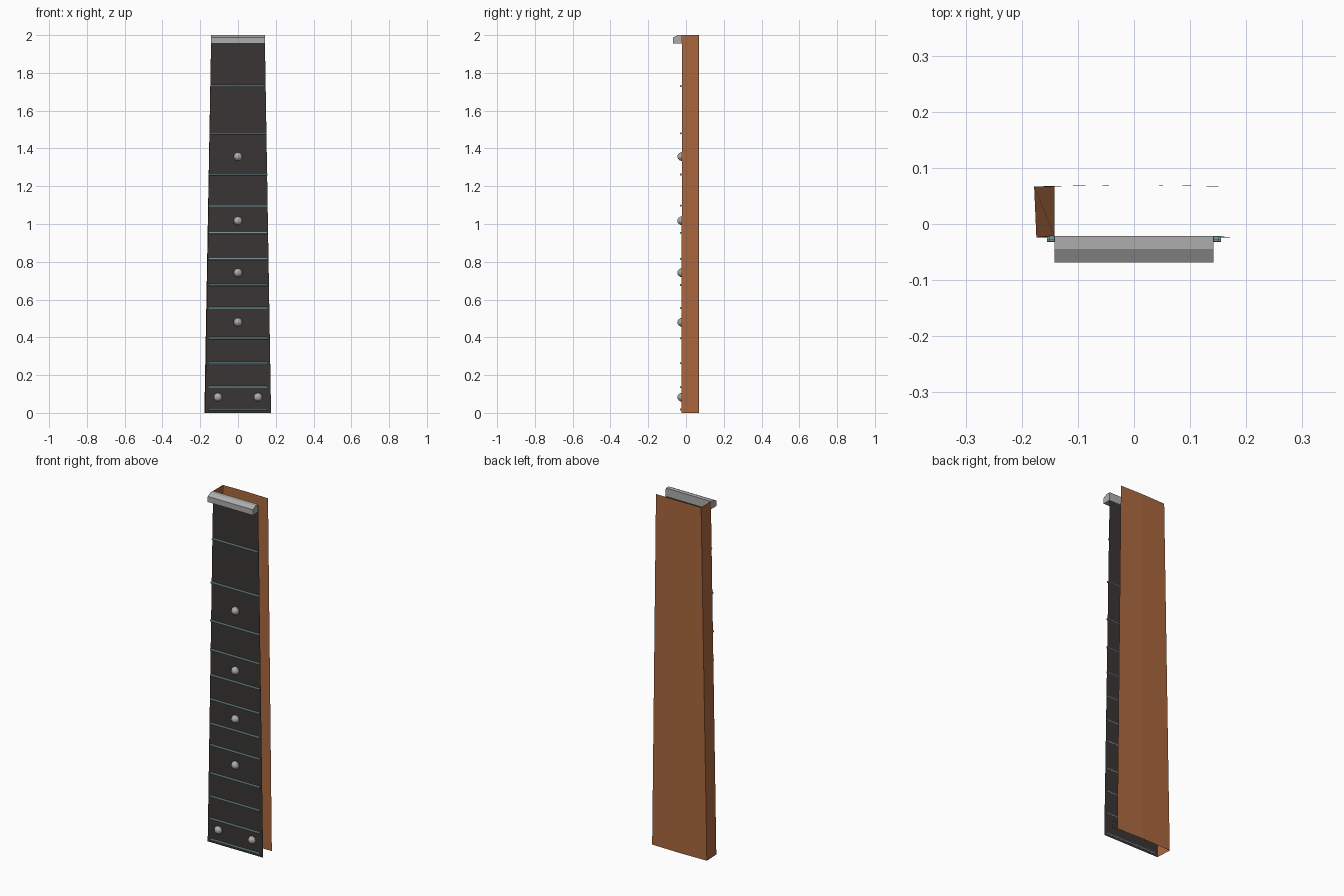
import bpy, bmesh, math
from mathutils import Matrix

if "Cube" in bpy.data.objects:
    bpy.data.objects.remove(bpy.data.objects["Cube"])


def material(name, r, g, b):
    m = bpy.data.materials.new(name)
    m.diffuse_color = (r, g, b, 1)
    m.use_nodes = True
    m.node_tree.nodes["Principled BSDF"].inputs["Base Color"].default_value = m.diffuse_color
    return m


WOOD = material("brown wood", 0.41, 0.14, 0.05)
BOARD = material("dark board", 0.043, 0.035, 0.035)
METAL = material("pale teal metal", 0.27, 0.46, 0.47)
BONE = material("grey bone", 0.42, 0.42, 0.42)


def finish(name, bm, mat):
    me = bpy.data.meshes.new(name)
    bm.to_mesh(me)
    bm.free()
    me.materials.append(mat)
    ob = bpy.data.objects.new(name, me)
    bpy.context.collection.objects.link(ob)
    return ob


def strip(name, bottom, top, mat):
    """Open sheet between a bottom edge line and a top edge line."""
    bm = bmesh.new()
    lo = [bm.verts.new(p) for p in bottom]
    hi = [bm.verts.new(p) for p in top]
    for i in range(len(lo) - 1):
        bm.faces.new((lo[i], lo[i + 1], hi[i + 1], hi[i]))
    return finish(name, bm, mat)


# Fretboard: tapered flat sheet facing the front
strip("fretboard", [(-0.174, -0.024, 0), (0.175, -0.024, 0)],
      [(-0.142, -0.021, 2), (0.142, -0.021, 2)], BOARD)

# Neck: left wall and slightly crowned back, open on the right and both ends
strip("neck_shell",
      [(0.166, 0.067, 0), (0, 0.070, 0), (-0.178, 0.067, 0), (-0.174, -0.024, 0)],
      [(0.142, 0.067, 2), (0, 0.070, 2), (-0.142, 0.067, 2), (-0.142, -0.021, 2)], WOOD)

# Nut: chamfered profile extruded across the top
bm = bmesh.new()
profile = [(-0.021, 1.955), (-0.069, 1.955), (-0.069, 1.987), (-0.045, 2.0), (-0.021, 2.0)]
face = bm.faces.new([bm.verts.new((-0.142, y, z)) for y, z in profile])
ext = bmesh.ops.extrude_face_region(bm, geom=[face])
bmesh.ops.translate(bm, vec=(0.284, 0, 0),
                    verts=[v for v in ext["geom"] if isinstance(v, bmesh.types.BMVert)])
bmesh.ops.recalc_face_normals(bm, faces=bm.faces)
finish("nut", bm, BONE)

# Frets: thin rods across the board
for i, z in enumerate([1.73, 1.48, 1.262, 1.097, 0.953, 0.815,
                       0.677, 0.555, 0.395, 0.263, 0.136, 0.018]):
    half = (0.143, 0.151)[i] if i < 2 else 0.155
    bm = bmesh.new()
    bmesh.ops.create_cone(bm, cap_ends=True, segments=8, radius1=0.0055, radius2=0.0055,
                          depth=2 * half,
                          matrix=Matrix.Translation((0, -0.027, z)) @ Matrix.Rotation(math.pi / 2, 4, 'Y'))
    finish(f"fret_{i + 1}", bm, METAL)

# Position markers: half domes on the board
for i, (x, z) in enumerate([(0, 1.357), (0, 1.017), (0, 0.742), (0, 0.48),
                            (-0.106, 0.083), (0.106, 0.083)]):
    bm = bmesh.new()
    bmesh.ops.create_uvsphere(bm, u_segments=12, v_segments=8, radius=0.023,
                              matrix=Matrix.Rotation(math.pi / 2, 4, 'X'))
    bmesh.ops.delete(bm, geom=[v for v in bm.verts if v.co.y > 0.001], context='VERTS')
    bmesh.ops.translate(bm, vec=(x, -0.0225, z), verts=bm.verts)
    finish(f"marker_dot_{i + 1}", bm, BONE)
